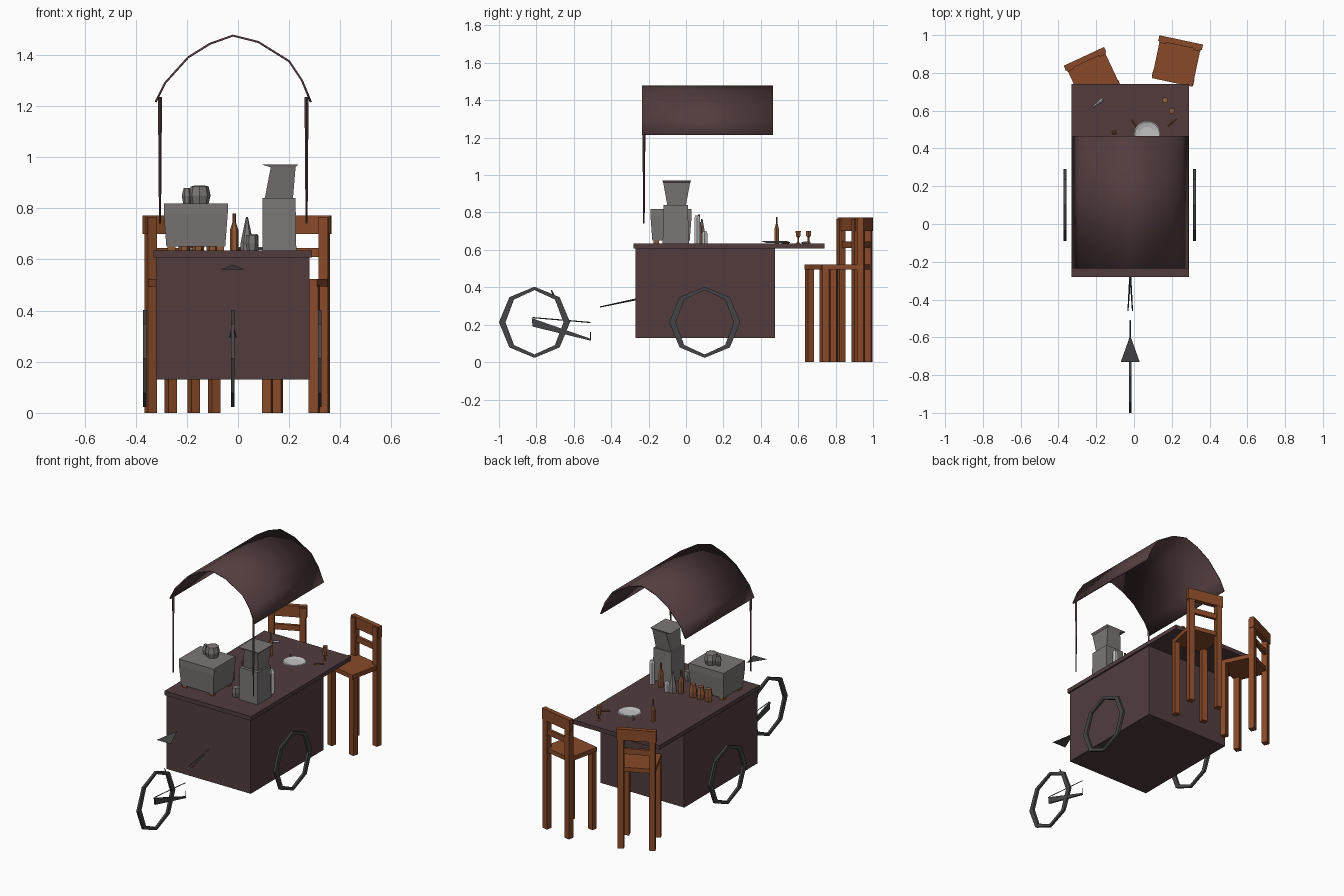
import bpy, bmesh, math
from mathutils import Vector, Matrix

if "Cube" in bpy.data.objects:
    bpy.data.objects.remove(bpy.data.objects["Cube"])


def mat(name, r, g, b):
    m = bpy.data.materials.new(name)
    m.diffuse_color = (r, g, b, 1)
    m.use_nodes = True
    m.node_tree.nodes["Principled BSDF"].inputs["Base Color"].default_value = m.diffuse_color
    return m


CART = mat("dark maroon paint", 0.085, 0.046, 0.048)
WOOD = mat("orange wood", 0.25, 0.068, 0.022)
METAL = mat("warm grey metal", 0.20, 0.18, 0.18)
TYRE = mat("dark grey rubber", 0.06, 0.06, 0.063)
WHITE = mat("pale china", 0.55, 0.55, 0.55)
AMBER = mat("amber glass", 0.28, 0.10, 0.035)


def add(name, verts, faces, m, smooth=False):
    me = bpy.data.meshes.new(name)
    me.from_pydata([tuple(v) for v in verts], [], faces)
    bm = bmesh.new()
    bm.from_mesh(me)
    bmesh.ops.recalc_face_normals(bm, faces=bm.faces)
    bm.to_mesh(me)
    bm.free()
    me.materials.append(m)
    for p in me.polygons:
        p.use_smooth = smooth
    ob = bpy.data.objects.new(name, me)
    bpy.context.collection.objects.link(ob)
    return ob


def loft(name, rings, m, caps=True, close=False):
    """Skin a list of equal-length closed rings."""
    n, k = len(rings[0]), len(rings)
    faces = []
    for r in range(k if close else k - 1):
        a, b = r * n, ((r + 1) % k) * n
        faces += [(a + i, a + (i + 1) % n, b + (i + 1) % n, b + i) for i in range(n)]
    if caps and not close:
        faces += [tuple(range(n))[::-1], tuple(range((k - 1) * n, k * n))]
    return add(name, [v for r in rings for v in r], faces, m)


def rect(x0, x1, y0, y1, z):
    return [(x0, y0, z), (x1, y0, z), (x1, y1, z), (x0, y1, z)]


def box(name, x, y, z, m):
    return loft(name, [rect(*x, *y, z[0]), rect(*x, *y, z[1])], m)


def lathe(name, x, y, profile, m, n=8):
    """Turned shape from (radius, height) pairs."""
    return loft(name, [[(x + r * math.cos(2 * math.pi * i / n), y + r * math.sin(2 * math.pi * i / n), z)
                        for i in range(n)] for r, z in profile], m)


def rod(name, a, b, r0, r1, m, n=4):
    a, b = Vector(a), Vector(b)
    q = (b - a).to_track_quat('Z', 'Y')
    return loft(name, [[p + q @ Vector((r * math.cos(2 * math.pi * i / n), r * math.sin(2 * math.pi * i / n), 0))
                        for i in range(n)] for p, r in ((a, r0), (b, r1))], m)


def wheel(name, x, y, z):
    rings = []
    for i in range(8):
        c, s = math.cos(math.pi * i / 4), math.sin(math.pi * i / 4)
        o, k = (y + 0.19 * c, z + 0.19 * s), (y + 0.155 * c, z + 0.172 * s)
        rings.append([(x - 0.007, *o), (x + 0.007, *o), (x + 0.007, *k), (x - 0.007, *k)])
    loft(name, rings, TYRE, close=True)


# cart body and counter with rear overhang
box("cart_body", (-0.32, 0.28), (-0.27, 0.475), (0.13, 0.61), CART)
box("counter_top", (-0.33, 0.29), (-0.28, 0.74), (0.608, 0.635), CART)

# arched canopy sheet
arch = [(-0.322, 1.215), (-0.285, 1.29), (-0.195, 1.39), (-0.11, 1.443), (-0.02, 1.475),
        (0.08, 1.45), (0.20, 1.375), (0.25, 1.30), (0.285, 1.215)]
n = len(arch)
verts = [(x, y, z) for y in (-0.235, 0.465) for x, z in arch]
canopy = add("canopy", verts, [(i, i + 1, n + i + 1, n + i) for i in range(n - 1)], CART, True)
sol = canopy.modifiers.new("thickness", 'SOLIDIFY')
sol.thickness = 0.008
sol.offset = 0

# canopy posts, tapering downwards
for x in (-0.305, 0.268):
    rod("canopy_post", (x, -0.225, 0.74), (x, -0.225, 1.235), 0.004, 0.008, CART)

# wheels
wheel("left_wheel", -0.365, 0.10, 0.213)
wheel("right_wheel", 0.32, 0.10, 0.213)
wheel("front_wheel", -0.02, -0.81, 0.213)

# cycle remains: saddle, blade-like fork, wires, tow rods
add("saddle", [(-0.07, -0.73, 0.56), (0.03, -0.73, 0.56), (-0.02, -0.59, 0.578)], [(0, 1, 2)], TYRE)
blade = [(-0.825, 0.235), (-0.82, 0.19), (-0.51, 0.115), (-0.51, 0.125)]
loft("fork", [[(x, y, z) for y, z in blade] for x in (-0.025, -0.015)], TYRE)
rod("chain_wire", (-0.02, -0.82, 0.238), (-0.02, -0.51, 0.212), 0.003, 0.003, TYRE)
rod("pedal_crank", (-0.02, -0.51, 0.115), (-0.02, -0.51, 0.16), 0.003, 0.003, TYRE)
rod("fender_stay", (-0.02, -0.72, 0.385), (-0.02, -0.63, 0.19), 0.004, 0.003, TYRE)
for x in (-0.032, -0.008):
    rod("tow_rod", (x, -0.46, 0.295), (-0.02, -0.265, 0.336), 0.003, 0.005, TYRE)


# bar chairs
def chair(cx, cy, deg):
    M = Matrix.Translation((cx, cy, 0)) @ Matrix.Rotation(math.radians(deg), 4, 'Z')
    parts = [box("chair_seat", (-0.11, 0.11), (-0.115, 0.105), (0.495, 0.523), WOOD),
             box("chair_top_rail", (-0.118, 0.118), (0.085, 0.115), (0.70, 0.772), WOOD),
             box("chair_slat", (-0.095, 0.095), (0.09, 0.108), (0.61, 0.645), WOOD)]
    for s in (-1, 1):
        xs = sorted((s * 0.075, s * 0.112))
        parts.append(box("chair_front_leg", xs, (-0.11, -0.075), (0, 0.5), WOOD))
        parts.append(box("chair_back_leg", xs, (0.077, 0.113), (0, 0.765), WOOD))
    for p in parts:
        p.data.transform(M)


chair(-0.217, 0.783, 25)
chair(0.226, 0.862, -12)

# coffee machine with feet, rim and kettle on top
loft("machine_body", [rect(-0.28, -0.05, -0.18, 0.02, 0.65), rect(-0.29, -0.04, -0.19, 0.03, 0.78),
                      rect(-0.29, -0.04, -0.19, 0.03, 0.818)], METAL)
for x in (-0.26, -0.07):
    for y in (-0.16, 0.0):
        box("machine_foot", (x - 0.015, x + 0.015), (y - 0.015, y + 0.015), (0.635, 0.652), AMBER)
lathe("kettle", -0.15, -0.045, [(0.035, 0.818), (0.043, 0.85), (0.035, 0.885), (0.015, 0.89)], METAL)
lathe("kettle_cup", -0.2, -0.045, [(0.014, 0.818), (0.02, 0.85), (0.012, 0.88)], METAL, 6)

# grinder and flared hopper
loft("grinder_body", [rect(0.095, 0.228, -0.125, 0.015, 0.635), rect(0.095, 0.225, -0.12, 0.01, 0.84)], METAL)
loft("grinder_hopper", [rect(0.105, 0.215, -0.10, 0.0, 0.84), rect(0.128, 0.225, -0.122, 0.022, 0.96),
                        rect(0.09, 0.236, -0.126, 0.028, 0.972)], METAL)
lathe("mug", 0.055, -0.10, [(0.02, 0.635), (0.025, 0.665), (0.022, 0.695)], METAL, 6)


# bottles and jars behind the machines
def bottle(x, y, h, r, m, z=0.635):
    lathe("bottle", x, y, [(r, z), (r, z + h * 0.55), (r * 0.4, z + h * 0.75), (r * 0.4, z + h)], m, 6)


bottle(-0.015, 0.07, 0.145, 0.017, AMBER)
bottle(0.13, 0.07, 0.155, 0.016, AMBER)
bottle(-0.105, 0.485, 0.14, 0.014, AMBER)
lathe("syrup_jar", 0.2, 0.06, [(0.018, 0.635), (0.018, 0.77), (0.012, 0.785)], WHITE, 6)
lathe("squeeze_cone", 0.035, 0.085, [(0.026, 0.635), (0.024, 0.67), (0.004, 0.765)], METAL, 6)
lathe("small_jar", 0.065, 0.10, [(0.016, 0.635), (0.016, 0.69), (0.01, 0.70)], WHITE, 6)
for x in (-0.21, -0.155, -0.10):
    lathe("coffee_tin", x, 0.07, [(0.022, 0.635), (0.025, 0.67), (0.018, 0.715)], AMBER, 6)

# place setting: plate, cutlery and goblets
lathe("plate", 0.07, 0.475, [(0.04, 0.636), (0.072, 0.645), (0.066, 0.648), (0.04, 0.641)], WHITE, 14)
for a, b in (((-0.01, 0.55), (0.02, 0.50)), ((0.18, 0.52), (0.225, 0.555))):
    rod("cutlery", (*a, 0.639), (*b, 0.639), 0.005, 0.003, AMBER)
rod("spoon", (-0.215, 0.62, 0.639), (-0.165, 0.66, 0.639), 0.004, 0.008, WHITE)
for x, y in ((0.165, 0.655), (0.2, 0.60)):
    lathe("goblet", x, y, [(0.013, 0.635), (0.005, 0.642), (0.005, 0.665), (0.014, 0.675), (0.016, 0.70)], AMBER, 6)
